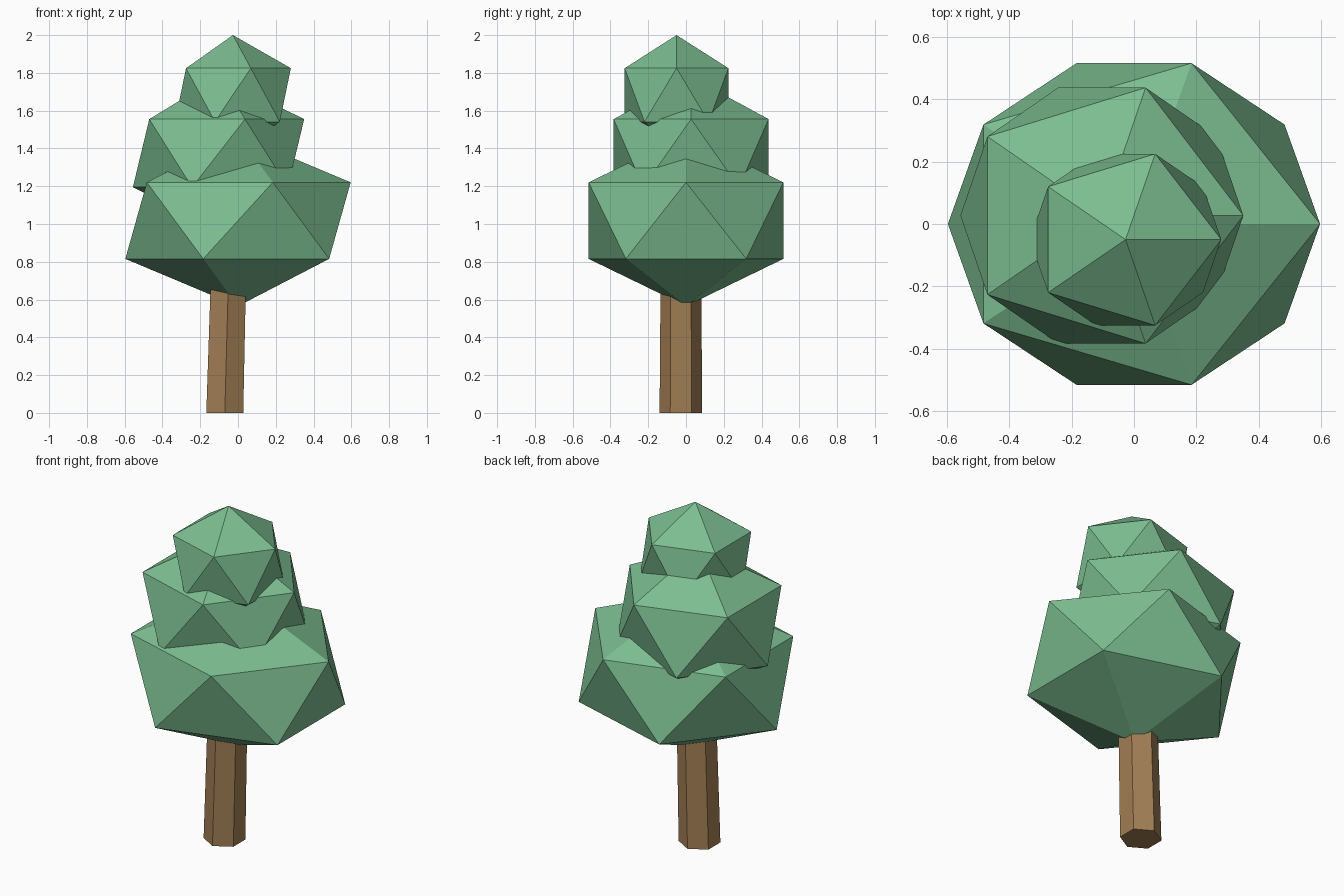
import bpy
import bmesh
import math
from mathutils import Matrix, Vector

cube = bpy.data.objects.get("Cube")
if cube:
    bpy.data.objects.remove(cube, do_unlink=True)


def make_material(name, color):
    mat = bpy.data.materials.new(name)
    mat.use_nodes = True
    mat.diffuse_color = color
    mat.node_tree.nodes["Principled BSDF"].inputs["Base Color"].default_value = color
    return mat


def add_object(name, bm, mat):
    mesh = bpy.data.meshes.new(name)
    bm.to_mesh(mesh)
    bm.free()
    mesh.materials.append(mat)
    obj = bpy.data.objects.new(name, mesh)
    bpy.context.collection.objects.link(obj)
    return obj


leaf_green = make_material("leaf green", (0.20, 0.51, 0.28, 1))
bark_brown = make_material("bark brown", (0.36, 0.21, 0.09, 1))

# Foliage: three stacked, slightly squashed icosahedra (centre, radii)
foliage = {
    "lower_foliage": ((0, 0, 1.018), (0.667, 0.606, 0.453)),
    "middle_foliage": ((-0.103, 0.027, 1.375), (0.507, 0.482, 0.403)),
    "top_foliage": ((-0.027, -0.05, 1.683), (0.343, 0.323, 0.317)),
}
for name, (centre, radii) in foliage.items():
    bm = bmesh.new()
    bmesh.ops.create_icosphere(
        bm, subdivisions=1, radius=1,
        matrix=Matrix.Translation(centre) @ Matrix.Diagonal((*radii, 1)))
    add_object(name, bm, leaf_green)

# Trunk: six-sided post, leaning and tapering slightly towards the top
height = 0.9
bm = bmesh.new()
bmesh.ops.create_cone(
    bm, cap_ends=True, segments=6, radius1=0.113, radius2=0.106, depth=height,
    matrix=Matrix.Translation((-0.07, -0.027, height / 2)))
bmesh.ops.rotate(bm, verts=bm.verts, cent=Vector((-0.07, -0.027, 0)),
                 matrix=Matrix.Rotation(math.radians(0), 3, "Z"))
for v in bm.verts:
    v.co.x += 0.027 * v.co.z
add_object("trunk", bm, bark_brown)
